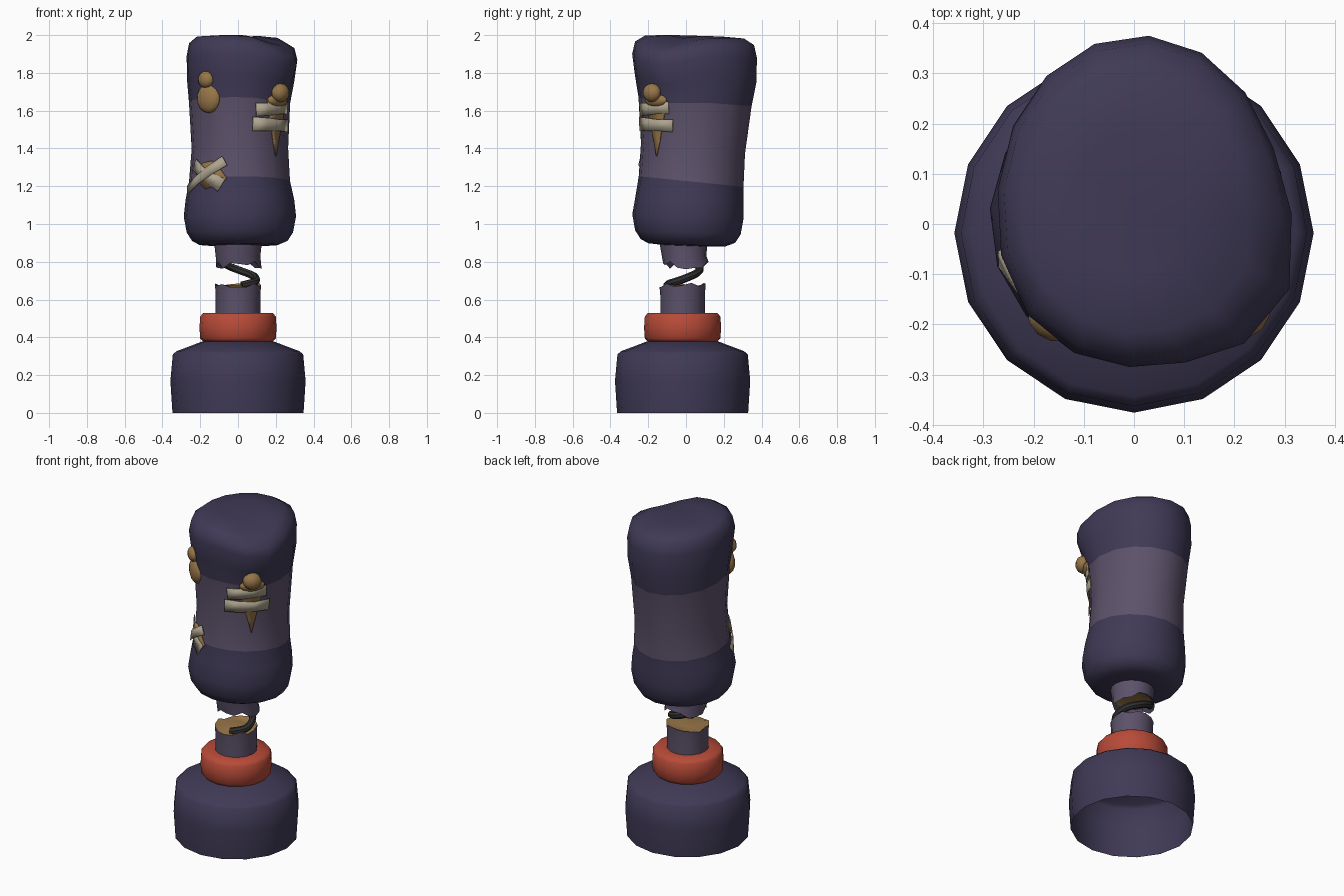
import bpy, math, random
from mathutils import Vector

if "Cube" in bpy.data.objects:
    bpy.data.objects.remove(bpy.data.objects["Cube"])

random.seed(4)
SIDES = 16


def material(name, rgb):
    m = bpy.data.materials.new(name)
    m.diffuse_color = (*rgb, 1)
    m.use_nodes = True
    m.node_tree.nodes["Principled BSDF"].inputs["Base Color"].default_value = m.diffuse_color
    return m


DARK = material("dark_vinyl", (0.051, 0.042, 0.093))
BAND = material("faded_band", (0.108, 0.084, 0.145))
RED = material("red_collar", (0.48, 0.07, 0.04))
TAN = material("stuffing", (0.31, 0.18, 0.065))
TAPE = material("tape", (0.42, 0.37, 0.27))
STEEL = material("steel", (0.03, 0.03, 0.03))


def smooth(ob, angle=40):
    bpy.ops.object.select_all(action='DESELECT')
    ob.select_set(True)
    bpy.context.view_layer.objects.active = ob
    bpy.ops.object.shade_smooth_by_angle(angle=math.radians(angle))


def make(name, verts, faces, mats, face_mats=None, angle=40):
    me = bpy.data.meshes.new(name)
    me.from_pydata(verts, [], faces)
    ob = bpy.data.objects.new(name, me)
    bpy.context.collection.objects.link(ob)
    for m in mats:
        me.materials.append(m)
    for p, i in zip(me.polygons, face_mats or []):
        p.material_index = i
    smooth(ob, angle)
    return ob


def loft(name, rings, mats, row_mats=None, cap_start=False, cap_end=False, angle=40):
    n = len(rings[0])
    verts = [p for r in rings for p in r]
    faces, fm = [], []
    for i in range(len(rings) - 1):
        for j in range(n):
            k = (j + 1) % n
            faces.append((i * n + j, i * n + k, (i + 1) * n + k, (i + 1) * n + j))
            fm.append(row_mats[i] if row_mats else 0)
    if cap_start:
        faces.append(tuple(reversed(range(n))))
        fm.append(row_mats[0] if row_mats else 0)
    if cap_end:
        faces.append(tuple(range(len(verts) - n, len(verts))))
        fm.append(row_mats[-1] if row_mats else 0)
    return make(name, verts, faces, mats, fm, angle)


def circle(r, z, cx=0.0, cy=-0.018, jag=0.0):
    return [(cx + r * math.cos(t), cy + r * math.sin(t), z + random.uniform(-jag, jag))
            for t in (2 * math.pi * j / SIDES for j in range(SIDES))]


# Base: open underneath
loft("base", [circle(r, z) for r, z in
              [(0.347, 0), (0.358, 0.17), (0.345, 0.31), (0.325, 0.327),
               (0.25, 0.355), (0.19, 0.378), (0.1, 0.385)]], [DARK], cap_end=True, angle=50)

# Red collar
loft("collar", [circle(r, z) for r, z in
                [(0.11, 0.375), (0.185, 0.378), (0.2, 0.395), (0.204, 0.45), (0.2, 0.51),
                 (0.185, 0.528), (0.11, 0.53)]], [RED], angle=60)

# Snapped lower and upper stems with torn rims and stuffing inside
loft("lower_stem", [circle(0.118, 0.5), circle(0.118, 0.62), circle(0.122, 0.677, jag=0.014),
                    circle(0.1, 0.672, jag=0.006), circle(0.05, 0.678)],
     [BAND, TAN], [0, 0, 1, 1], cap_end=True)
loft("upper_stem", [circle(0.05, 0.815, 0.005, 0), circle(0.1, 0.81, 0.005, 0),
                    circle(0.12, 0.78, 0.005, 0.0, jag=0.024),
                    circle(0.118, 0.83, 0, -0.01), circle(0.13, 0.93, 0, -0.015)],
     [TAN, BAND], [0, 1, 1, 1], cap_start=True)

# Broken spring
cu = bpy.data.curves.new("spring", 'CURVE')
cu.dimensions = '3D'
cu.bevel_depth = 0.021
cu.bevel_resolution = 2
cu.use_fill_caps = True
sp = cu.splines.new('NURBS')
path = [(-0.09, 0.03, 0.80), (-0.06, 0.07, 0.78), (0.02, 0.075, 0.75), (0.09, 0.03, 0.725),
        (0.1, -0.05, 0.695), (0.06, -0.09, 0.685), (0.02, -0.1, 0.675)]
sp.points.add(len(path) - 1)
for p, c in zip(sp.points, path):
    p.co = (*c, 1)
sp.use_endpoint_u = True
sp.order_u = 3
sp.resolution_u = 5
cu.materials.append(STEEL)
spring = bpy.data.objects.new("spring", cu)
bpy.context.collection.objects.link(spring)
bpy.ops.object.select_all(action='DESELECT')
spring.select_set(True)
bpy.context.view_layer.objects.active = spring
bpy.ops.object.convert(target='MESH')
smooth(bpy.context.object)

# Bag sections: z, centre x, centre y, radius x, radius y, bulge, drop, tilt
ROWS = [(0.885, 0.00, 0.00, 0.13, 0.13, 0, 0, 0.04),
        (0.89, 0.005, 0.005, 0.21, 0.205, 0, 0, 0.04),
        (0.91, 0.01, 0.01, 0.253, 0.25, 0, 0, 0.04),
        (0.955, 0.01, 0.01, 0.282, 0.28, 0, 0, 0.04),
        (1.04, 0.01, 0.01, 0.298, 0.295, 0, 0, 0.04),
        (1.13, 0.01, 0.018, 0.288, 0.286, 0, 0, 0.06),
        (1.225, 0.008, 0.027, 0.268, 0.278, 0, 0, 0.1),
        (1.4, 0.01, 0.037, 0.256, 0.276, 0, 0, 0.1),
        (1.648, 0.006, 0.048, 0.266, 0.3, 0.04, 0.02, 0.08),
        (1.77, 0.008, 0.052, 0.278, 0.322, 0.1, 0.04, 0.05),
        (1.89, 0.01, 0.046, 0.28, 0.33, 0.2, 0.05, 0.03),
        (1.957, 0.01, 0.046, 0.268, 0.315, 0.18, 0.06, 0.03),
        (1.99, 0.0, 0.045, 0.22, 0.262, 0.14, 0.05, 0.03),
        (1.997, 0.0, 0.045, 0.12, 0.14, 0, 0.015, 0.03)]


def section(row, a, off=0.0):
    z, cx, cy, rx, ry, bulge, drop, tilt = row
    w = max(0, math.cos(a - math.radians(-31))) ** 7
    left = 0.25 * bulge * max(0, math.cos(a - math.radians(-142))) ** 6
    s = 1 + bulge * w + left
    y = ry * s * math.sin(a)
    return Vector((cx + (rx * s + off) * math.cos(a), cy + y + off * math.sin(a),
                   z - drop * w - tilt * y))


def surf(a, z, off):
    # Point on the bag at an angle in degrees and a height
    for lo, hi in zip(ROWS, ROWS[1:]):
        if lo[0] <= z <= hi[0]:
            t = (z - lo[0]) / (hi[0] - lo[0])
            p = section([u + (v - u) * t for u, v in zip(lo, hi)], math.radians(a), off)
            return Vector((p.x, p.y, z))


angles = [math.radians(-4 + 22.5 * j) for j in range(SIDES)]
loft("bag", [[section(r, a) for a in angles] for r in ROWS], [DARK, BAND],
     [1 if 6 <= i <= 7 else 0 for i in range(len(ROWS) - 1)], True, True, 50)


def patch(name, start, end, widths, mat, off):
    # Strip hugging the bag between two (angle, height) points
    arc = math.radians(1) * 0.27
    d = Vector(((end[0] - start[0]) * arc, end[1] - start[1])).normalized()
    verts, n = [], len(widths)
    for i, w in enumerate(widths):
        t = i / (n - 1)
        a, z = (s + (e - s) * t for s, e in zip(start, end))
        for k in (-0.5, 0.5):
            verts.append(surf(a - d.y * w * k / arc, z + d.x * w * k, off))
    faces = [(2 * i, 2 * i + 2, 2 * i + 3, 2 * i + 1) for i in range(n - 1)]
    ob = make(name, verts, faces, [mat], angle=10)
    mod = ob.modifiers.new("thickness", 'SOLIDIFY')
    mod.thickness = 0.006
    mod.offset = 0


# Right tear with two tapes
patch("right_tear", (-43, 1.66), (-43, 1.36), [0.13, 0.11, 0.075, 0.04, 0.004], TAN, 0.002)
patch("right_tape_upper", (-71, 1.605), (-26, 1.615), [0.07, 0.066, 0.06, 0.066], TAPE, 0.009)
patch("right_tape_lower", (-75, 1.53), (-22, 1.52), [0.075, 0.07, 0.06, 0.066], TAPE, 0.009)

# Left tear with crossed tapes
patch("left_tear", (-105, 1.24), (-150, 1.28), [0.01, 0.1, 0.15, 0.11, 0.01], TAN, 0.002)
patch("left_tape_rising", (-107, 1.335), (-162, 1.18), [0.055, 0.05, 0.046, 0.05], TAPE, 0.014)
patch("left_tape_falling", (-110, 1.205), (-152, 1.315), [0.075, 0.06, 0.055, 0.065], TAPE, 0.009)


# Stuffing lumps bursting out
def lump(name, a, z, off, size):
    bpy.ops.mesh.primitive_uv_sphere_add(segments=10, ring_count=7, location=surf(a, z, off))
    ob = bpy.context.object
    ob.name = name
    ob.scale = size
    ob.rotation_euler.z = math.radians(a + 90)
    ob.data.materials.append(TAN)
    smooth(ob, 60)


lump("left_stuffing", -128, 1.665, -0.01, (0.075, 0.042, 0.078))
lump("left_stuffing_tip", -130, 1.765, -0.008, (0.05, 0.036, 0.045))
lump("right_stuffing", -43, 1.695, 0.012, (0.055, 0.044, 0.05))
lump("right_stuffing_tip", -42, 1.655, -0.006, (0.075, 0.03, 0.035))
